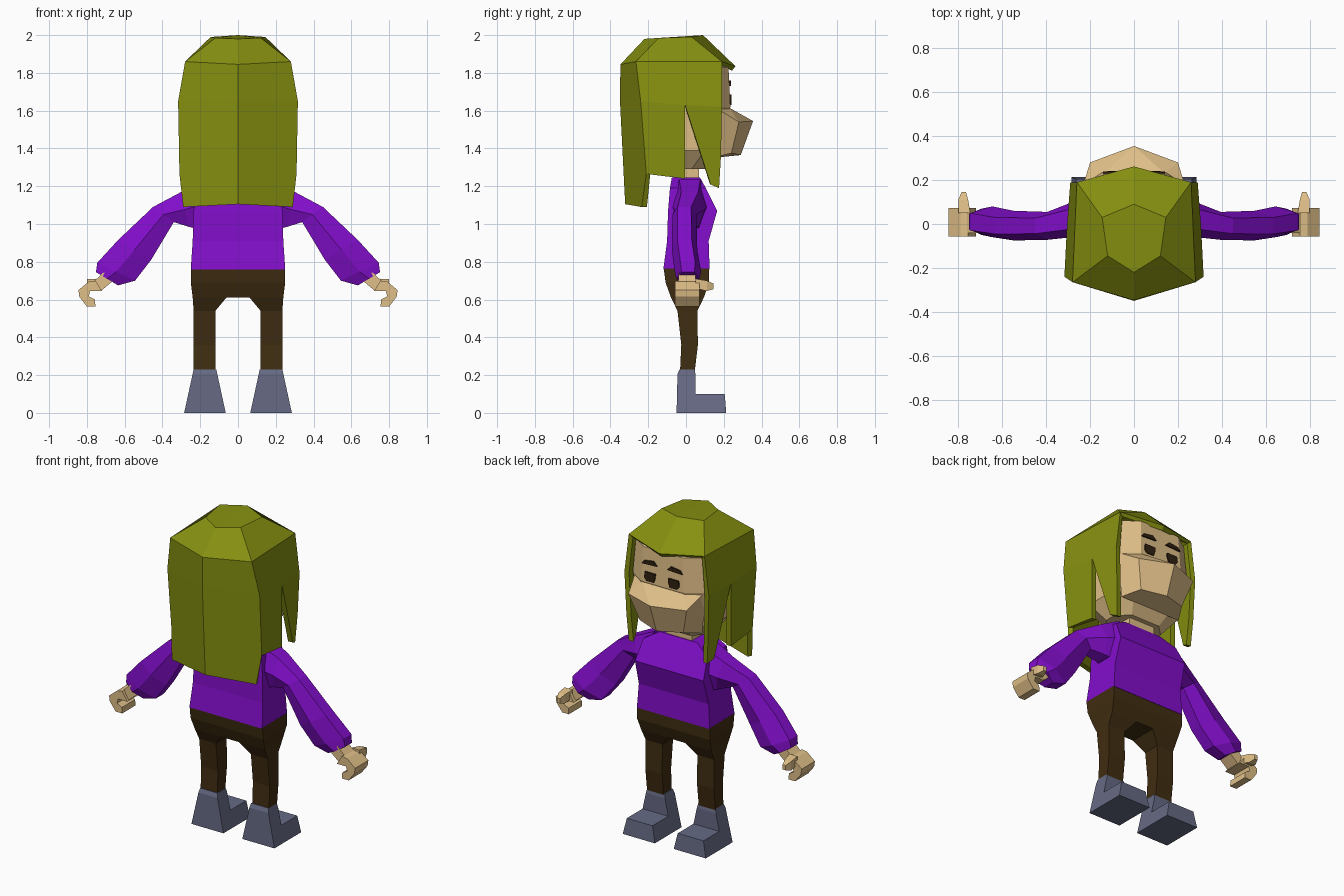
import bpy
import bmesh

if "Cube" in bpy.data.objects:
    bpy.data.objects.remove(bpy.data.objects["Cube"])


def material(name, rgb):
    lin = [(c / 255 / 12.92) if c < 10 else ((c / 255 + 0.055) / 1.055) ** 2.4 for c in rgb]
    m = bpy.data.materials.new(name)
    m.diffuse_color = (*lin, 1)
    m.use_nodes = True
    m.node_tree.nodes["Principled BSDF"].inputs["Base Color"].default_value = m.diffuse_color
    return m


OLIVE = material("olive hair", (134, 144, 16))
PURPLE = material("purple cloth", (130, 14, 203))
SKIN = material("skin", (224, 191, 136))
BROWN = material("brown cloth", (64, 45, 17))
SLATE = material("slate leather", (102, 106, 132))
DARK = material("dark brown", (48, 33, 16))


def build(name, verts, faces, mat, side=1):
    """Mesh object from points; side=-1 reflects it in x."""
    bm = bmesh.new()
    vs = [bm.verts.new((x * side, y, z)) for x, y, z in verts]
    for f in faces:
        bm.faces.new([vs[i] for i in f])
    bmesh.ops.recalc_face_normals(bm, faces=bm.faces)
    me = bpy.data.meshes.new(name)
    bm.to_mesh(me)
    bm.free()
    me.materials.append(mat)
    ob = bpy.data.objects.new(name, me)
    bpy.context.collection.objects.link(ob)
    return ob


def loft(name, rings, mat, side=1):
    """Capped skin through rings with equal point counts."""
    n = len(rings[0])
    faces = [tuple(range(n)), tuple(range((len(rings) - 1) * n, len(rings) * n))]
    for r in range(len(rings) - 1):
        for i in range(n):
            j = (i + 1) % n
            faces.append((r * n + i, r * n + j, r * n + n + j, r * n + n + i))
    return build(name, [p for ring in rings for p in ring], faces, mat, side)


def rect(x0, x1, y0, y1, z):
    return [(x0, y0, z), (x1, y0, z), (x1, y1, z), (x0, y1, z)]


def mirrored_ring(half, z):
    return [(x, y, z) for x, y in half] + [(-x, y, z) for x, y in reversed(half)]


# Head: faceted block with a flat face
def head_ring(z, w, f, b):
    return mirrored_ring([(.58 * w, f), (w, f - .07), (w, b + .08), (.6 * w, b)], z)


loft("head", [head_ring(1.29, .17, .10, -.12), head_ring(1.39, .245, .17, -.18),
              head_ring(1.62, .25, .235, -.21), head_ring(1.83, .235, .225, -.19),
              head_ring(1.92, .12, .06, -.12)], SKIN)
loft("neck", [rect(-.09, .09, -.065, .07, 1.18), rect(-.09, .09, -.065, .07, 1.33)], SKIN)


# Muzzle: wide wedge, upper row over lower row
def muzzle_row(xs, ys, yf, zs, zf, xb, yb, zb):
    return [(xb, yb, zb), (xs, ys, zs), (0, yf, zf), (-xs, ys, zs), (-xb, yb, zb)]


loft("muzzle", [muzzle_row(.15, .24, .29, 1.375, 1.365, .21, .14, 1.35),
                muzzle_row(.20, .28, .355, 1.54, 1.545, .24, .15, 1.62)], SKIN)
build("muzzle_top", [(-.24, .15, 1.62), (-.14, .23, 1.615), (.14, .23, 1.615), (.24, .15, 1.62),
                     (.20, .28, 1.54), (0, .355, 1.545), (-.20, .28, 1.54)],
      [(0, 1, 6), (1, 2, 5), (1, 5, 6), (2, 4, 5), (2, 3, 4)], SKIN)

# Eyes and brows: thin plates on the face
for s, tag in ((1, "right"), (-1, "left")):
    loft(tag + "_eye", [[(.045, y, 1.685), (.115, y, 1.685), (.12, y, 1.65),
                         (.105, y, 1.63), (.055, y, 1.63), (.045, y, 1.66)]
                        for y in (.232, .241)], DARK, s)
    loft(tag + "_brow", [[(.035, y, 1.735), (.06, y, 1.76), (.125, y, 1.75), (.14, y, 1.73)]
                         for y in (.227, .239)], DARK, s)

# Hair: half shell mirrored and thickened inwards
half = [(0, .09, 2), (.145, .03, 1.99), (.12, -.145, 1.985), (0, -.22, 1.98),       # crown
        (0, .262, 1.835), (.26, .19, 1.86), (.28, -.265, 1.86), (0, -.347, 1.845),  # brim
        (.29, .19, 1.62), (.305, -.005, 1.63), (.317, -.24, 1.65), (0, -.35, 1.66),  # temple
        (.31, -.21, 1.265), (.305, -.005, 1.24), (.29, -.235, 1.09), (0, -.322, 1.105),
        (.285, .13, 1.21), (.27, .175, 1.19), (.28, .185, 1.36)]                    # lock
hair = build("hair", half,
             [(0, 1, 2, 3), (0, 4, 5, 1), (1, 5, 6, 2), (2, 6, 7, 3), (5, 8, 9, 10, 6),
              (6, 10, 11, 7), (9, 13, 12, 10), (10, 12, 14, 15, 11), (8, 18, 17, 16, 9)], OLIVE)
mir = hair.modifiers.new("mirror", 'MIRROR')
mir.merge_threshold = .001
sol = hair.modifiers.new("thickness", 'SOLIDIFY')
sol.thickness = .03
sol.offset = -1

# Sweater body
loft("sweater", [rect(-w, w, b, f, z) for z, w, b, f in (
    (.76, .25, -.12, .125), (.91, .24, -.10, .12), (1.07, .235, -.095, .165),
    (1.19, .22, -.085, .105), (1.245, .13, -.075, .075))], PURPLE)


# Sleeves: hexagonal sections given by top and bottom points
def sleeve_ring(tx, tz, bx, bz, y0, y1):
    mx, mz, c, h = (tx + bx) / 2, (tz + bz) / 2, (y0 + y1) / 2, (y1 - y0) * .28
    return [(tx, c - h, tz), (tx, c + h, tz), (mx, y1, mz),
            (bx, c + h, bz), (bx, c - h, bz), (mx, y0, mz)]


def prism(name, profile, y0, y1, mat, side):
    return loft(name, [[(x, y, z) for x, z in profile] for y in (y0, y1)], mat, side)


for s, tag in ((1, "right"), (-1, "left")):
    loft(tag + "_sleeve", [sleeve_ring(.17, 1.235, .20, .97, -.08, .12),
                           sleeve_ring(.30, 1.17, .26, .985, -.06, .10),
                           sleeve_ring(.45, 1.09, .34, 1.01, -.072, .055),
                           sleeve_ring(.635, .915, .46, .81, -.075, .06),
                           sleeve_ring(.745, .795, .545, .70, -.06, .08),
                           sleeve_ring(.752, .745, .635, .675, -.05, .07)], PURPLE, s)
    # Hand: wrist, curled palm and thumb
    prism(tag + "_wrist", [(.66, .70), (.71, .745), (.77, .69), (.72, .65)], -.04, .05, SKIN, s)
    prism(tag + "_hand", [(.72, .645), (.755, .70), (.79, .695), (.845, .65), (.84, .615),
                          (.80, .563), (.755, .563), (.757, .60), (.79, .617), (.783, .645)],
          -.058, .072, SKIN, s)
    loft(tag + "_thumb", [[(x0, y, z0), (x1, y, z0), (x1, y, z1), (x0, y, z1)]
                          for y, x0, x1, z0, z1 in ((.05, .745, .80, .66, .71),
                                                    (.11, .755, .80, .645, .70),
                                                    (.145, .765, .785, .655, .685))], SKIN, s)
    # Trouser leg
    loft(tag + "_trouser_leg", [rect(*r) for r in (
        (.06, .24, -.08, .095, .612), (.12, .235, -.045, .06, .54),
        (.12, .235, -.025, .063, .36), (.12, .235, -.032, .045, .21))], BROWN, s)
    # Boot: L-shaped side outline, flaring towards the sole
    outline = [(-.05, 0), (.213, 0), (.205, .10), (.05, .10), (.05, .205), (.045, .23),
               (-.035, .23), (-.045, .205)]
    loft(tag + "_boot", [[(.175 + d * (.06 + .05 * (1 - z / .23)), y, z) for y, z in outline]
                         for d in (-1, 1)], SLATE, s)

# Trouser hips
loft("trouser_hips", [rect(-w, w, b, f, z) for z, w, b, f in (
    (.612, .24, -.08, .095), (.69, .25, -.108, .122), (.765, .25, -.118, .123))], BROWN)
